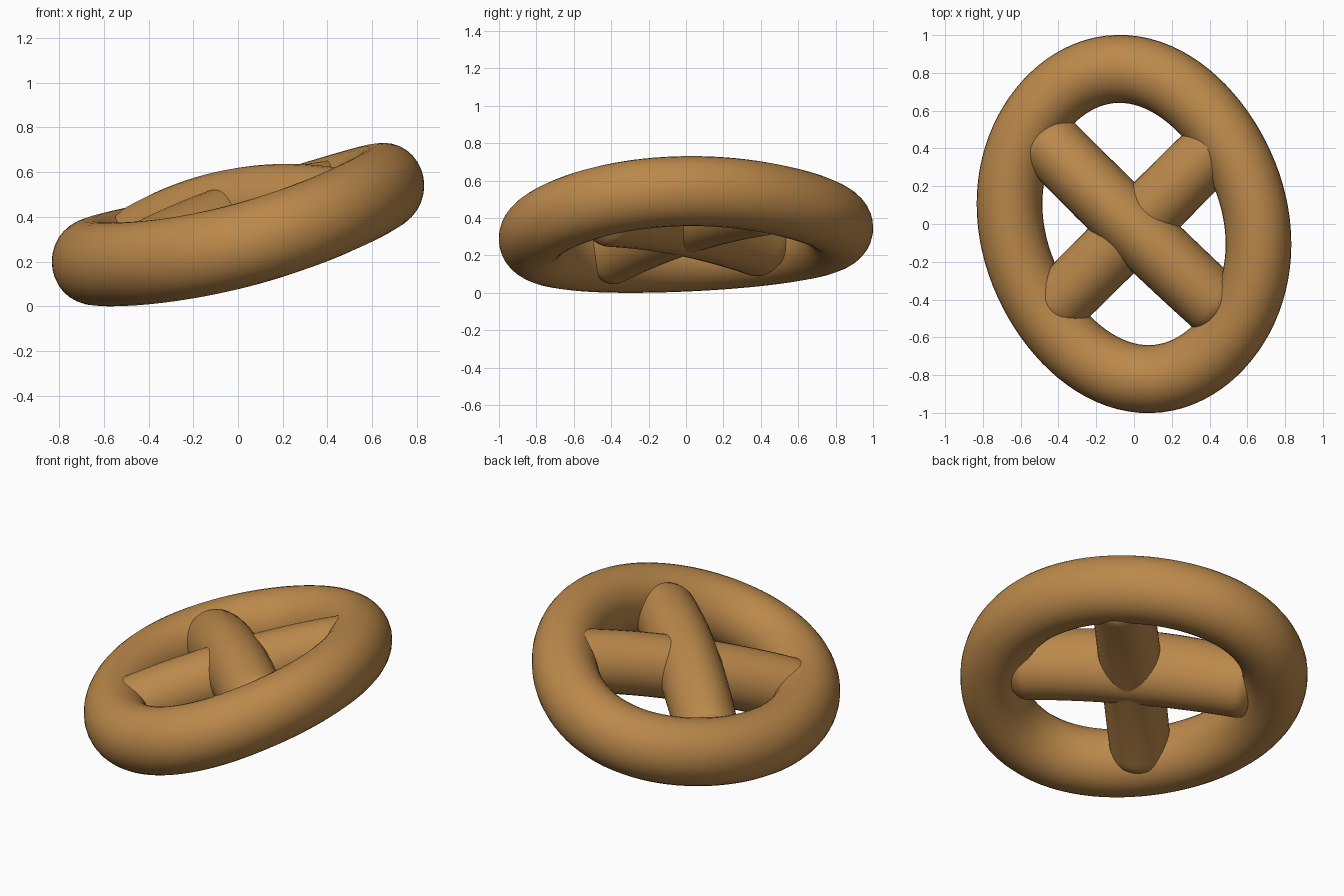
import bpy, bmesh, math
from mathutils import Vector

if "Cube" in bpy.data.objects:
    bpy.data.objects.remove(bpy.data.objects["Cube"])

dough = bpy.data.materials.new("baked_dough")
dough.diffuse_color = (0.50, 0.25, 0.07, 1)
dough.use_nodes = True
dough.node_tree.nodes["Principled BSDF"].inputs["Base Color"].default_value = dough.diffuse_color


def sweep(name, pts, radii, closed, sides=32):
    """Sweep an elliptical section (half width, half height) along a path."""
    bm = bmesh.new()
    n = len(pts)
    rings = []
    for i, p in enumerate(pts):
        a = pts[i - 1] if closed or i > 0 else pts[i]
        b = pts[(i + 1) % n] if closed or i < n - 1 else pts[i]
        t = (b - a).normalized()
        side = t.cross(Vector((0, 0, 1))).normalized()
        up = side.cross(t)
        w, h = radii[i]
        rings.append([bm.verts.new(p + side * w * math.cos(k * math.tau / sides)
                                   + up * h * math.sin(k * math.tau / sides))
                      for k in range(sides)])
    for i in range(n if closed else n - 1):
        r, s = rings[i], rings[(i + 1) % n]
        for k in range(sides):
            m = (k + 1) % sides
            bm.faces.new((r[k], r[m], s[m], s[k]))
    if not closed:
        bm.faces.new(rings[0])
        bm.faces.new(rings[-1])
    bmesh.ops.recalc_face_normals(bm, faces=bm.faces[:])
    me = bpy.data.meshes.new(name)
    bm.to_mesh(me)
    bm.free()
    for f in me.polygons:
        f.use_smooth = True
    me.materials.append(dough)
    ob = bpy.data.objects.new(name, me)
    bpy.context.collection.objects.link(ob)
    return ob


def strand(name, start, mid, end, end_size, mid_size, cap=0.10, steps=40):
    """Bar through three points, thickening to the middle, with rounded ends."""
    a, m, b = Vector(start), Vector(mid), Vector(end)
    length = (b - a).length
    pts, radii = [], []
    for i in range(steps + 1):
        u = 0.5 - 0.5 * math.cos(math.pi * i / steps)
        v = 2 * u - 1
        pts.append(a * (v * (v - 1) / 2) + m * (1 - v * v) + b * (v * (v + 1) / 2))
        d = min(u, 1 - u) * length
        c = math.sqrt(max(0.001, 1 - (1 - min(1, d / cap)) ** 2))
        radii.append(tuple(c * (e + (q - e) * (1 - v * v))
                           for e, q in zip(end_size, mid_size)))
    return sweep(name, pts, radii, False)


# Outer loop: skewed ellipse, tilted up to the right with a slight saddle
loop, sizes = [], []
for i in range(96):
    t = math.tau * i / 96
    k = 1 - 0.008 * (1 - math.cos(4 * t))
    x, y = 0.659 * k * math.cos(t), 0.822 * k * math.sin(t - 0.13)
    loop.append(Vector((x, y, 0.35 + 0.268 * x + 0.06 * y + 0.026 * math.cos(2 * t))))
    sizes.append((0.177 - 0.003 * math.cos(2 * t), 0.187))
parts = [sweep("outer_loop", loop, sizes, True)]

# Crossing strands
parts.append(strand("upper_strand", (-0.50, 0.48, 0.24), (-0.02, 0.0, 0.41),
                    (0.50, -0.49, 0.435), (0.17, 0.18), (0.175, 0.21)))
parts.append(strand("lower_strand", (-0.46, -0.48, 0.185), (0.02, 0.0, 0.39),
                    (0.50, 0.48, 0.495), (0.165, 0.175), (0.17, 0.175)))

# Rest on the ground
low = min(v.co.z for o in parts for v in o.data.vertices)
for o in parts:
    for v in o.data.vertices:
        v.co.z -= low
